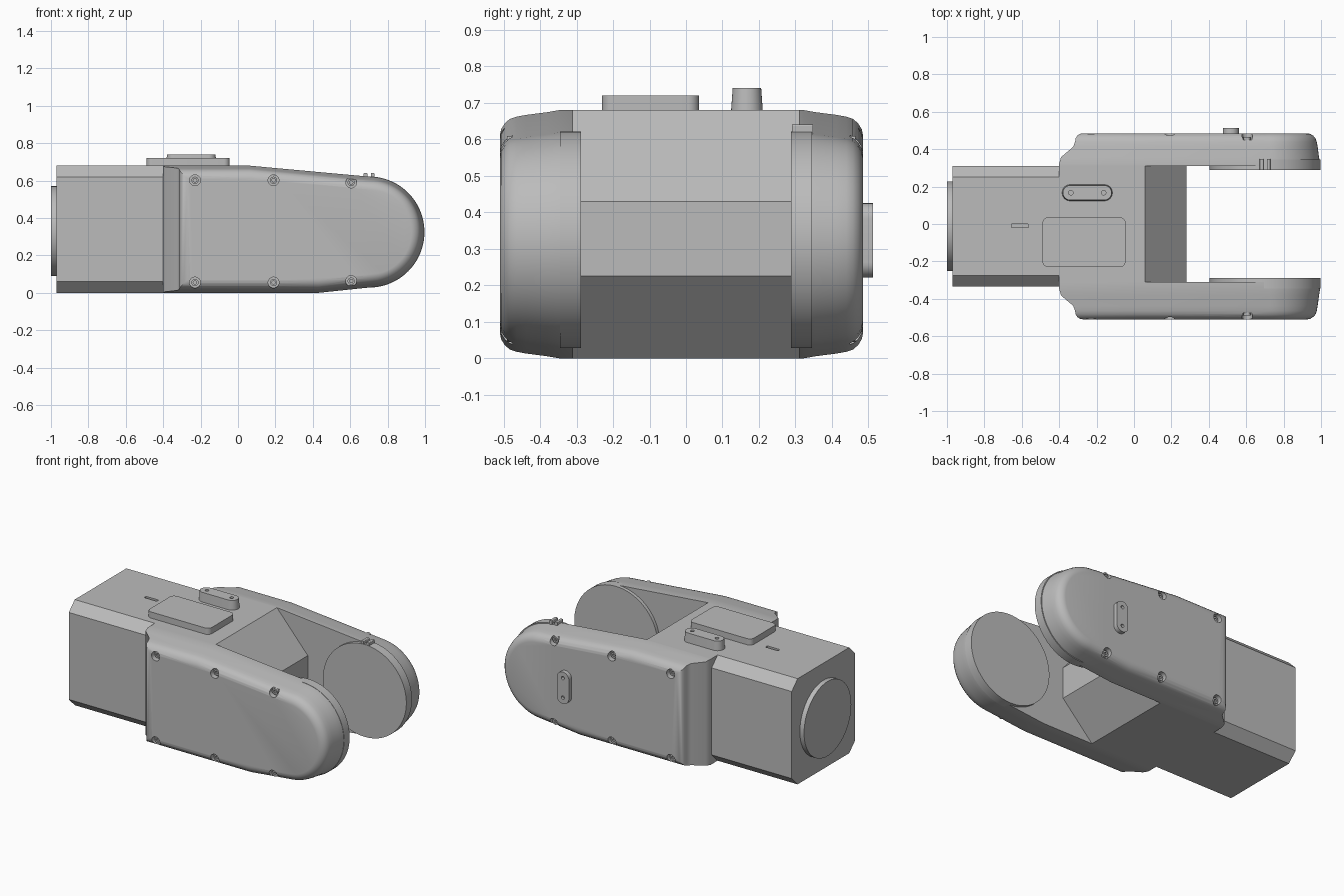
import bpy, bmesh
from math import sin, cos, pi, radians

cube = bpy.data.objects.get("Cube")
if cube:
    bpy.data.objects.remove(cube, do_unlink=True)

grey = bpy.data.materials.new("plain grey")
grey.use_nodes = True
grey.diffuse_color = (0.5, 0.5, 0.5, 1)
grey.node_tree.nodes["Principled BSDF"].inputs["Base Color"].default_value = (0.5, 0.5, 0.5, 1)

MID = -0.0125          # symmetry plane of the housing in y
TIP = (0.70, 0.325)    # pivot centre of the fork


def loft(name, loops):
    """Skin a stack of equal-length loops and cap both ends."""
    bm = bmesh.new()
    rings = [[bm.verts.new(p) for p in loop] for loop in loops]
    n = len(rings[0])
    for a, b in zip(rings, rings[1:]):
        for i in range(n):
            j = (i + 1) % n
            bm.faces.new((a[i], a[j], b[j], b[i]))
    bm.faces.new(rings[0])
    bm.faces.new(rings[-1])
    bmesh.ops.recalc_face_normals(bm, faces=bm.faces[:])
    mesh = bpy.data.meshes.new(name)
    bm.to_mesh(mesh)
    bm.free()
    mesh.materials.append(grey)
    obj = bpy.data.objects.new(name, mesh)
    bpy.context.collection.objects.link(obj)
    return obj


def place(axis, pts, d):
    """Put 2D points on a plane at distance d along an axis."""
    if axis == "x":
        return [(d, u, v) for u, v in pts]
    if axis == "y":
        return [(u, d, v) for u, v in pts]
    return [(u, v, d) for u, v in pts]


def prism(name, axis, pts, start, end):
    return loft(name, [place(axis, pts, start), place(axis, pts, end)])


def circle(u, v, r, n=24):
    return [(u + r * cos(2 * pi * k / n), v + r * sin(2 * pi * k / n)) for k in range(n)]


def rounded(u, v, hu, hv, r, n=8):
    """Rounded rectangle with half sizes hu, hv."""
    pts = []
    for q, (su, sv) in enumerate(((1, 1), (-1, 1), (-1, -1), (1, -1))):
        for k in range(n + 1):
            a = pi / 2 * (q + k / n)
            pts.append((u + su * (hu - r) + r * cos(a), v + sv * (hv - r) + r * sin(a)))
    return pts


def smooth(obj, angle=30):
    bpy.ops.object.select_all(action="DESELECT")
    obj.select_set(True)
    bpy.context.view_layer.objects.active = obj
    bpy.ops.object.shade_smooth_by_angle(angle=radians(angle))


def cut(obj, cutter):
    cutter.hide_render = True
    cutter.hide_viewport = True
    mod = obj.modifiers.new("cut", "BOOLEAN")
    mod.operation = "DIFFERENCE"
    mod.solver = "EXACT"
    mod.object = cutter


def arm_outline(inset, left):
    """Side outline of a fork arm: tapered, with a round tip."""
    r = 0.295 - inset
    pts = [(left, inset), (left, 0.68 - inset), (0.06, 0.68 - inset)]
    for k in range(41):
        a = radians(84.7 - 168.7 * k / 40)
        pts.append((TIP[0] + r * cos(a), TIP[1] + r * sin(a)))
    pts.append((0.43, inset))
    return pts


# Rear block with chamfered long edges
w, h, c = 0.3225, 0.68, 0.06
section = [(MID + s * a, z) for s, a, z in (
    (-1, w - c, 0), (1, w - c, 0), (1, w, c), (1, w, h - c),
    (1, w - c, h), (-1, w - c, h), (-1, w, h - c), (-1, w, c))]
block = prism("rear_block", "x", section, -0.97, -0.3)
cut(block, prism("slot_cutter", "z", rounded(-0.61, -0.01, 0.045, 0.01, 0.003), 0.665, 0.7))

# Round mounting flange on the rear end
smooth(prism("rear_flange", "x", circle(MID, 0.33, 0.24, 64), -1, -0.96))

# Hub between the arms, with a wedge-shaped wall in the fork
prism("fork_hub", "y", [(-0.4, 0), (-0.4, 0.68), (0.06, 0.68), (0.28, 0.43),
                        (0.28, 0.225), (0.06, 0)], -0.31, 0.31)

# Fork arms: y distance from middle, inset and left end of each section
SECTIONS = [(0.335, 0, -0.4), (0.37, 0.006, -0.39), (0.425, 0.013, -0.325),
            (0.452, 0.018, -0.315), (0.470, 0.024, -0.312), (0.484, 0.036, -0.304),
            (0.494, 0.052, -0.29), (0.4975, 0.068, -0.272)]
SCREWS = [(x, z) for x, top, low in ((-0.23, 0.602, 0.055), (0.19, 0.602, 0.055),
                                     (0.605, 0.59, 0.063)) for z in (top, low)]
for side, label in ((-1, "front"), (1, "back")):
    loops = [place("y", arm_outline(0, -0.4), side * 0.31)]
    loops += [place("y", arm_outline(i, x), MID + side * d) for d, i, x in SECTIONS]
    arm = loft(label + "_arm", loops)
    smooth(arm, 35)
    outer = MID + side * 0.4975
    for n, (x, z) in enumerate(SCREWS):
        cut(arm, prism(f"{label}_screw_cutter_{n}", "y", circle(x, z, 0.029),
                       outer - side * 0.035, outer + side * 0.05))
        screw = prism(f"{label}_screw_{n}", "y", circle(x, z, 0.019),
                      outer - side * 0.045, outer - side * 0.02)
        cut(screw, prism(f"{label}_socket_cutter_{n}", "y", circle(x, z, 0.01, 6),
                         outer - side * 0.032, outer))
    # Raised pivot pad on the inner face
    smooth(prism(label + "_pivot_pad", "y", circle(*TIP, 0.297, 96),
                 side * 0.288, side * 0.345))

# Flat cover plate on top
smooth(prism("top_plate", "z", rounded(-0.267, -0.097, 0.222, 0.133, 0.03), 0.67, 0.72))

# Raised lug on top with two holes
lug = loft("top_lug", [place("z", rounded(-0.25, 0.167, hu, hv, hv - 0.001), z)
                       for hu, hv, z in ((0.135, 0.044, 0.67), (0.13, 0.039, 0.74))])
smooth(lug)
for n, x in enumerate((-0.338, -0.162)):
    cut(lug, prism(f"lug_hole_cutter_{n}", "z", circle(x, 0.167, 0.012), 0.72, 0.76))

# Upright lug on the back arm with two holes
back_lug = prism("back_lug", "y", rounded(0.518, 0.323, 0.043, 0.102, 0.042), 0.47, 0.513)
smooth(back_lug)
for n, z in enumerate((0.26, 0.386)):
    cut(back_lug, prism(f"back_hole_cutter_{n}", "y", circle(0.518, z, 0.011), 0.495, 0.53))

# Pair of small stop tabs near the tip of the back arm
for n, x in enumerate((0.682, 0.72)):
    prism(f"stop_tab_{n}", "y", rounded(x, 0.62, 0.01, 0.02, 0.004, 3), 0.29, 0.348)
